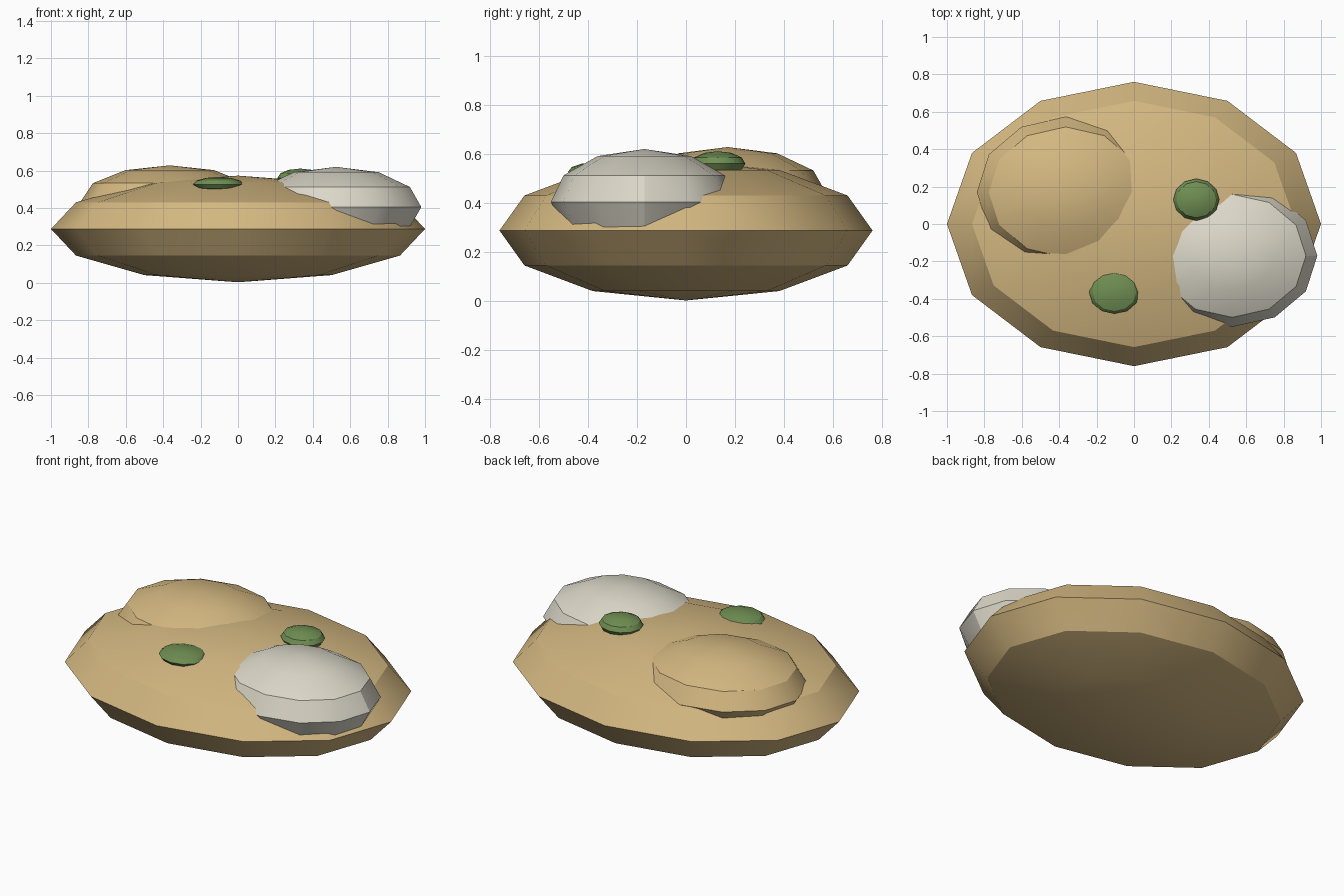
import bpy
import math

default = bpy.data.objects.get("Cube")
if default:
    bpy.data.objects.remove(default, do_unlink=True)


def make_material(name, rgb):
    mat = bpy.data.materials.new(name)
    mat.use_nodes = True
    color = (*rgb, 1.0)
    mat.diffuse_color = color
    mat.node_tree.nodes["Principled BSDF"].inputs["Base Color"].default_value = color
    return mat


sand = make_material("sand", (0.66, 0.48, 0.22))
pale = make_material("pale stone", (0.71, 0.68, 0.58))
green = make_material("moss green", (0.16, 0.27, 0.085))


def blob(name, center, radii, mat):
    """Low-poly flattened sphere with a vertex on each axis."""
    bpy.ops.mesh.primitive_uv_sphere_add(segments=12, ring_count=6, radius=1)
    obj = bpy.context.object
    obj.name = obj.data.name = name
    obj.scale = radii
    obj.location = center
    bpy.ops.object.transform_apply(location=True, rotation=False, scale=True)
    obj.data.materials.append(mat)
    bpy.ops.object.shade_smooth_by_angle(angle=math.radians(30))
    return obj


# Wide flattened body
blob("main_mound", (0, 0, 0.288), (1.0, 0.76, 0.285), sand)

# Two large domes on top
blob("sand_dome", (-0.365, 0.17, 0.437), (0.475, 0.403, 0.191), sand)
blob("pale_dome", (0.525, -0.17, 0.405), (0.455, 0.38, 0.215), pale)

# Small green tufts
blob("back_moss_tuft", (0.333, 0.13, 0.56), (0.123, 0.112, 0.051), green)
blob("front_moss_tuft", (-0.105, -0.365, 0.527), (0.135, 0.116, 0.039), green)
